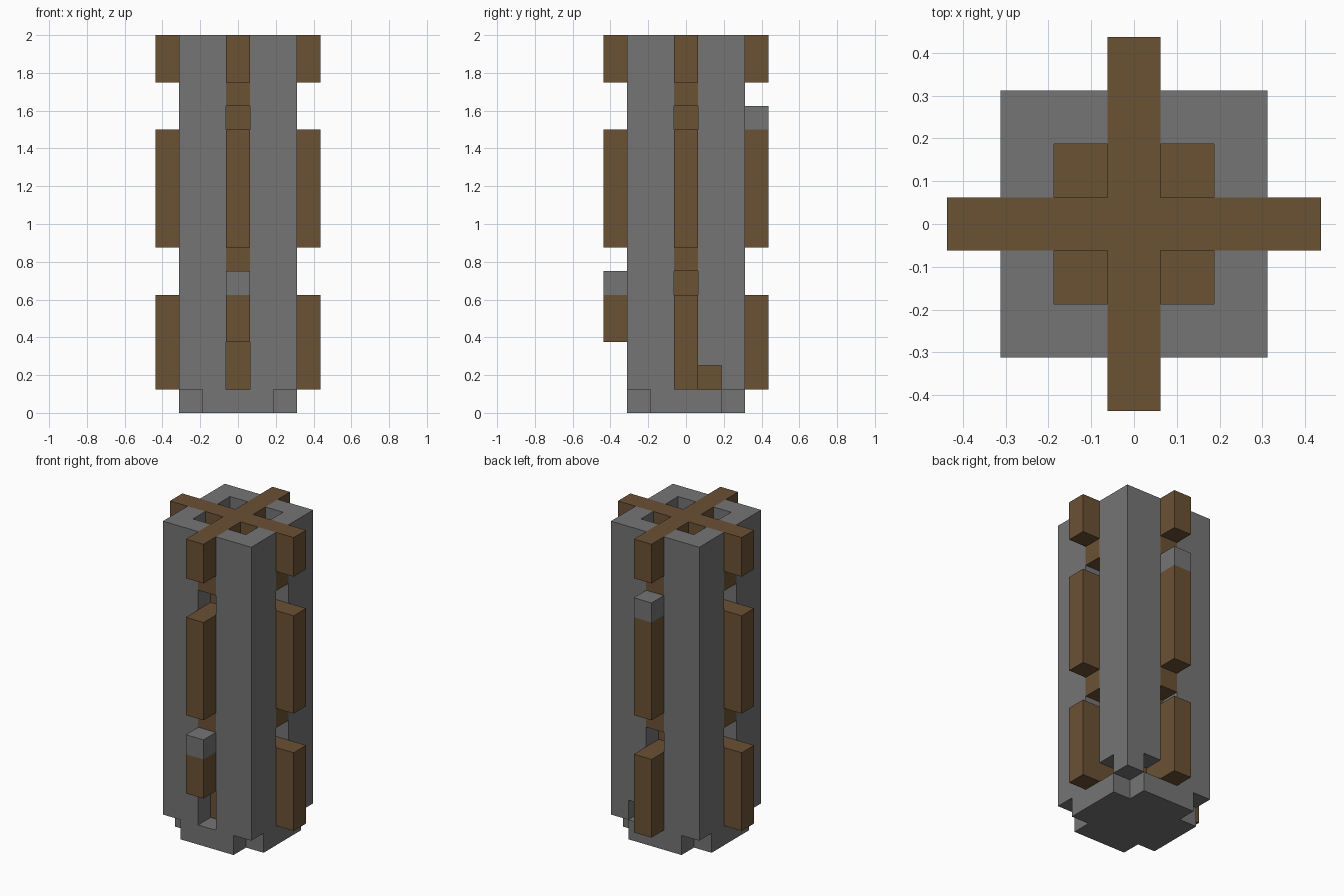
import bpy, bmesh
from math import cos, sin, pi

old = bpy.data.objects.get("Cube")
if old:
    bpy.data.objects.remove(old, do_unlink=True)

U = 0.125  # one building block


def material(name, color):
    m = bpy.data.materials.new(name)
    m.use_nodes = True
    m.diffuse_color = (*color, 1)
    m.node_tree.nodes["Principled BSDF"].inputs["Base Color"].default_value = (*color, 1)
    return m


STONE = material("grey stone", (0.178, 0.178, 0.178))
WOOD = material("brown wood", (0.145, 0.083, 0.034))


def prism(name, outline, z0, z1, mat, turn=0):
    """Extrude an outline (in blocks) from z0 to z1, turned by quarter turns."""
    c, s = round(cos(turn * pi / 2)), round(sin(turn * pi / 2))
    bm = bmesh.new()
    face = bm.faces.new([bm.verts.new(((x * c - y * s) * U, (x * s + y * c) * U, z0 * U))
                         for x, y in outline])
    out = bmesh.ops.extrude_face_region(bm, geom=[face])
    top = [v for v in out["geom"] if isinstance(v, bmesh.types.BMVert)]
    bmesh.ops.translate(bm, verts=top, vec=(0, 0, (z1 - z0) * U))
    bmesh.ops.recalc_face_normals(bm, faces=bm.faces[:])
    mesh = bpy.data.meshes.new(name)
    bm.to_mesh(mesh)
    bm.free()
    mesh.materials.append(mat)
    obj = bpy.data.objects.new(name, mesh)
    bpy.context.collection.objects.link(obj)
    return obj


def rect(x0, x1, y0, y1):
    return [(x0, y0), (x1, y0), (x1, y1), (x0, y1)]


def plus(inner, outer):
    """Plus-shaped outline."""
    arm = [(outer, -inner), (outer, inner), (inner, inner)]
    points = []
    for _ in range(4):
        points += arm
        arm = [(-y, x) for x, y in arm]
    return points


# Stone foot with notched corners
prism("stone_foot", plus(1.5, 2.5), 0, 1, STONE)

# L-shaped stone corner walls; the back corner on +x has two small openings
corner = [(0.5, 1.5), (1.5, 1.5), (1.5, 0.5), (2.5, 0.5), (2.5, 2.5), (0.5, 2.5)]
for turn, name in enumerate(["back_left", "back_right", "front_right", "front_left"]):
    opened = turn == 0
    prism(name + "_wall", corner, 2 if opened else 1, 16, STONE, turn)
    if opened:
        prism(name + "_wall_base", rect(1.5, 2.5, 1.5, 2.5), 1, 2, STONE, turn)

# Wooden core and the cross on top
prism("wooden_core", rect(-1.5, 1.5, -1.5, 1.5), 1, 14, WOOD)
prism("top_cross", plus(0.5, 3.5), 14, 16, WOOD)

# Planks on the four sides, with stone blocks capping two of them
plank = rect(1.5, 3.5, -0.5, 0.5)
beam = rect(1.5, 2.5, -0.5, 0.5)
for turn, side in enumerate(["left", "back", "right", "front"]):
    low = 3 if side == "front" else 1
    prism(side + "_lower_plank", plank, low, 5, WOOD, turn)
    prism(side + "_middle_plank", plank, 7, 12, WOOD, turn)
    prism(side + "_lower_beam", beam, 6, 7, WOOD, turn)
    prism(side + "_upper_beam", beam, 13, 14, WOOD, turn)
    if side == "front":
        prism("front_stone_cap", plank, 5, 6, STONE, turn)
    if side == "back":
        prism("back_stone_cap", plank, 12, 13, STONE, turn)
